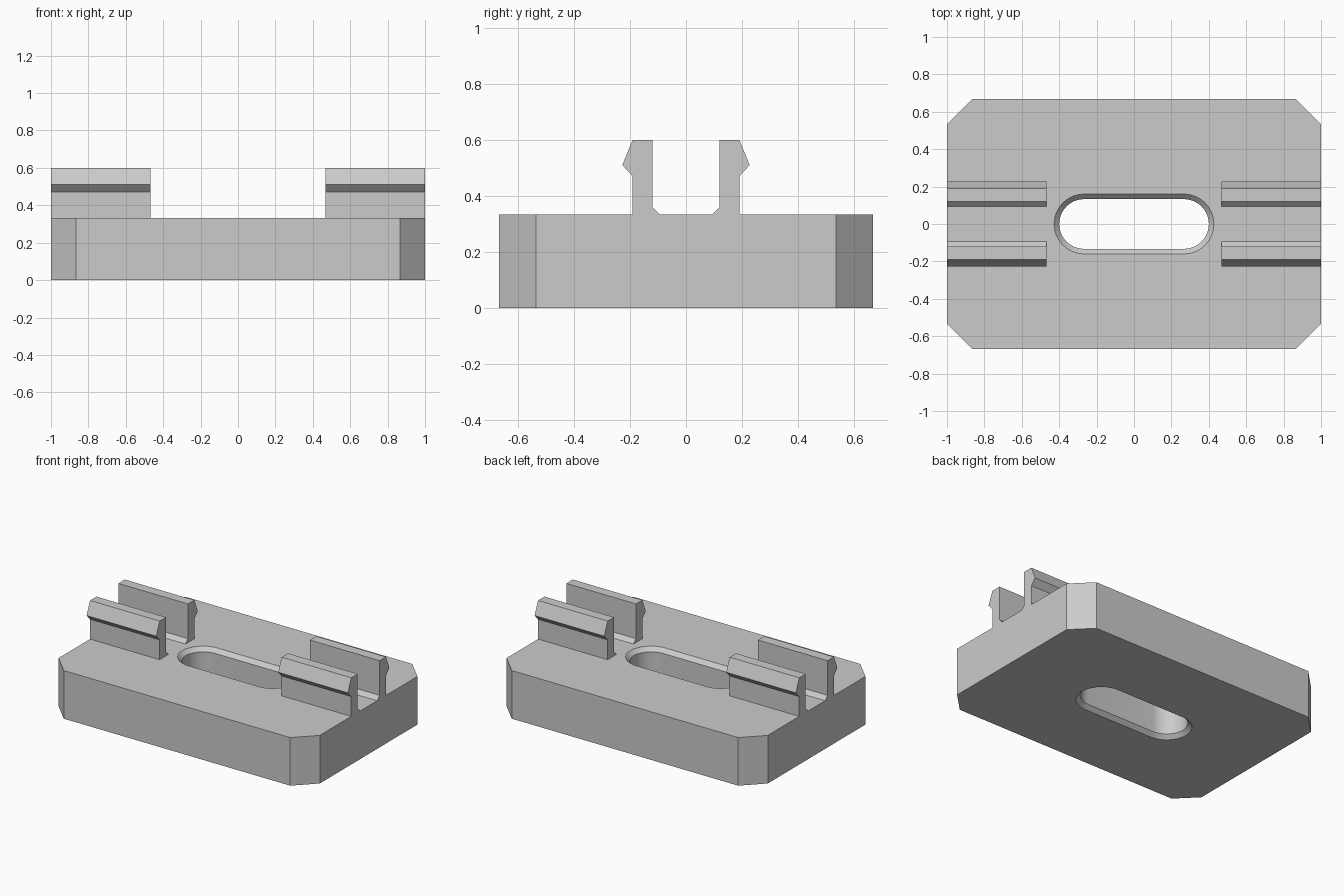
import bpy
import bmesh
from math import pi, cos, sin, radians

cube = bpy.data.objects.get("Cube")
if cube:
    bpy.data.objects.remove(cube, do_unlink=True)

HEIGHT = 0.333   # plate thickness
HALF_X, HALF_Y, CORNER = 1.0, 0.667, 0.133
SLOT_X, SLOT_R, CHAMFER = 0.267, 0.133, 0.027

grey = bpy.data.materials.new("light grey")
grey.use_nodes = True
colour = (0.6, 0.6, 0.6, 1)
grey.diffuse_color = colour
grey.node_tree.nodes["Principled BSDF"].inputs["Base Color"].default_value = colour


def finish(bm, name):
    """Turn a bmesh into a named, shaded object."""
    bmesh.ops.recalc_face_normals(bm, faces=bm.faces[:])
    mesh = bpy.data.meshes.new(name)
    bm.to_mesh(mesh)
    bm.free()
    mesh.materials.append(grey)
    obj = bpy.data.objects.new(name, mesh)
    bpy.context.collection.objects.link(obj)
    bpy.ops.object.select_all(action="DESELECT")
    obj.select_set(True)
    bpy.context.view_layer.objects.active = obj
    bpy.ops.object.shade_smooth_by_angle(angle=radians(20))
    return obj


def ring(bm, points):
    """Closed loop of vertices with its edges."""
    verts = [bm.verts.new(p) for p in points]
    edges = [bm.edges.new((v, verts[i - 1])) for i, v in enumerate(verts)]
    return verts, edges


def loft(bm, rings):
    """Join consecutive rings with quads."""
    for (a, _), (b, _) in zip(rings, rings[1:]):
        for i in range(len(a)):
            bm.faces.new((a[i - 1], a[i], b[i], b[i - 1]))


def octagon(z):
    points = []
    for sx, sy in ((1, 1), (-1, 1), (-1, -1), (1, -1)):
        pair = [(sx * HALF_X, sy * (HALF_Y - CORNER), z),
                (sx * (HALF_X - CORNER), sy * HALF_Y, z)]
        points += pair if sx * sy > 0 else pair[::-1]
    return points


def slot(radius, z, steps=20):
    points = []
    for side, start in ((1, -pi / 2), (-1, pi / 2)):
        for i in range(steps + 1):
            a = start + pi * i / steps
            points.append((side * SLOT_X + radius * cos(a), radius * sin(a), z))
    return points


# Base plate with clipped corners and a chamfered through slot
bm = bmesh.new()
outer = [ring(bm, octagon(z)) for z in (0, HEIGHT)]
inner = [ring(bm, slot(r, z)) for r, z in (
    (SLOT_R + CHAMFER, 0), (SLOT_R, CHAMFER),
    (SLOT_R, HEIGHT - CHAMFER), (SLOT_R + CHAMFER, HEIGHT))]
loft(bm, outer)
loft(bm, inner)
for o, i in ((outer[0], inner[0]), (outer[1], inner[-1])):
    bmesh.ops.triangle_fill(bm, edges=o[1] + i[1], use_beauty=True)
finish(bm, "base_plate")

# Barbed snap clips: one profile, mirrored to four places
PROFILE = [(0.093, HEIGHT), (0.19, HEIGHT), (0.19, 0.47), (0.227, 0.51),
           (0.19, 0.6), (0.12, 0.6), (0.12, 0.36)]
for sx, side in ((1, "left"), (-1, "right")):
    for sy, end in ((-1, "front"), (1, "back")):
        bm = bmesh.new()
        ends = [ring(bm, [(sx * x, sy * y, z) for y, z in PROFILE])
                for x in (0.467, HALF_X)]
        loft(bm, ends)
        for verts, _ in ends:
            bm.faces.new(verts)
        finish(bm, f"clip_{end}_{side}")
